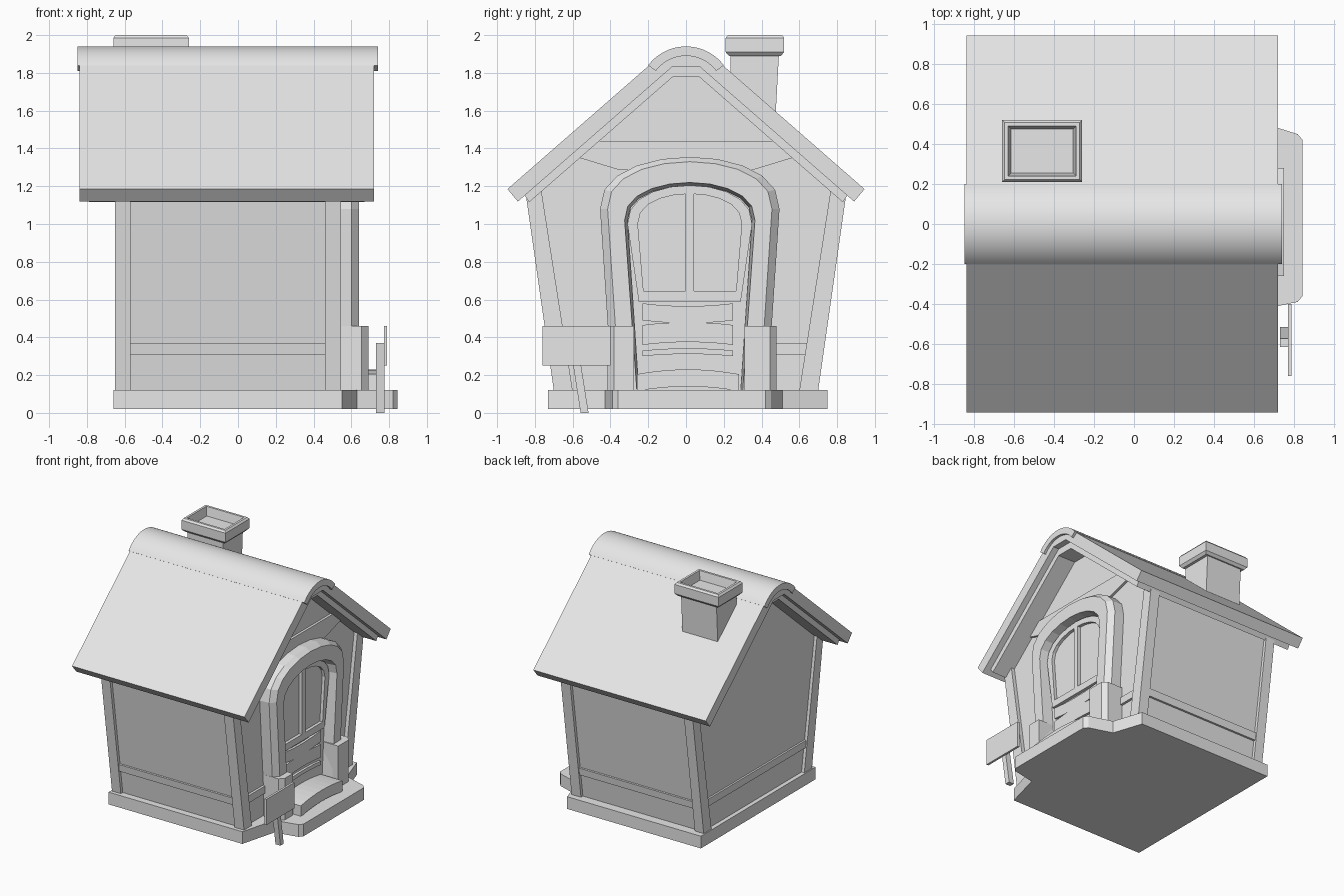
import bpy, bmesh, math

cube = bpy.data.objects.get("Cube")
if cube:
    bpy.data.objects.remove(cube)

grey = bpy.data.materials.new("plain_grey")
grey.use_nodes = True
grey.diffuse_color = (0.8, 0.8, 0.8, 1)
grey.node_tree.nodes["Principled BSDF"].inputs["Base Color"].default_value = (0.8, 0.8, 0.8, 1)


def skin(name, loops, caps=True):
    """Bridge matching loops; cap the ends, or join last to first for a ring."""
    bm = bmesh.new()
    rows = [[bm.verts.new(p) for p in loop] for loop in loops]
    pairs = list(zip(rows, rows[1:]))
    if caps:
        bm.faces.new(rows[0])
        bm.faces.new(rows[-1])
    else:
        pairs.append((rows[-1], rows[0]))
    n = len(rows[0])
    for a, b in pairs:
        for i in range(n):
            j = (i + 1) % n
            bm.faces.new((a[i], a[j], b[j], b[i]))
    bmesh.ops.recalc_face_normals(bm, faces=bm.faces)
    mesh = bpy.data.meshes.new(name)
    bm.to_mesh(mesh)
    bm.free()
    mesh.materials.append(grey)
    ob = bpy.data.objects.new(name, mesh)
    bpy.context.collection.objects.link(ob)
    return ob


def at_x(x, yz):
    return [(x, y, z) for y, z in yz]


def along_x(name, yz, x0, x1):
    return skin(name, [at_x(x0, yz), at_x(x1, yz)])


def along_z(name, xy, z0, z1):
    return skin(name, [[(x, y, z) for x, y in xy] for z in (z0, z1)])


def rect(a0, a1, b0, b1):
    return [(a0, b0), (a1, b0), (a1, b1), (a0, b1)]


def box(name, x0, x1, y0, y1, z0, z1):
    return along_x(name, rect(y0, y1, z0, z1), x0, x1)


def mirrored(half):
    """Complete a y-z profile listed from the right side to the middle."""
    return half + [(-y, z) for y, z in reversed(half)]


def side(z):
    """Outer half width of the flaring walls at a height."""
    return 0.70 + 0.15 * (z - 0.12) / 1.05


def arch(bottom, spring_w, z0, spring, top, cy=0.02, steps=10):
    pts = [(cy - bottom, z0), (cy + bottom, z0)]
    for i in range(steps + 1):
        a = math.pi * i / steps
        pts.append((cy + spring_w * math.cos(a), spring + (top - spring) * math.sin(a) ** 0.85))
    return pts


# Base slab with projecting porch
along_z("base_slab", [(-0.66, -0.73), (0.55, -0.73), (0.63, -0.43), (0.82, -0.39), (0.845, -0.36),
                      (0.845, 0.42), (0.82, 0.45), (0.63, 0.51), (0.55, 0.75), (-0.66, 0.75)], 0.02, 0.12)

# Wall body
along_x("walls", mirrored([(side(0.1) - 0.025, 0.1), (side(1.2) - 0.025, 1.2), (0.08, 1.82)]), -0.625, 0.515)

# Leaning corner posts and rails
for s, tag in ((-1, "right"), (1, "left")):
    post = [(s * (side(z) - d), z) for z, d in ((0.1, 0), (1.2, 0), (1.2, 0.085), (0.1, 0.1))]
    along_x(tag + "_front_post", post, 0.46, 0.545)
    along_x(tag + "_back_post", post, -0.65, -0.57)
    rail = [(s * (side(z) - d), z) for z, d in ((0.31, 0.008), (0.37, 0.008), (0.37, 0.1), (0.31, 0.1))]
    along_x(tag + "_side_rail", rail, -0.6, 0.5)
    box(tag + "_door_side_rail", 0.45, 0.535, *sorted((s * 0.4, s * 0.65)), 0.31, 0.37)
box("end_rail", -0.64, -0.6, -0.64, 0.64, 0.31, 0.37)

# Gable tie beam above the door
along_x("gable_beam", mirrored([(0.35, 1.285), (0.58, 1.355), (0.47, 1.44)]), 0.48, 0.535)


# Roof layers
def roof_layer(name, ridge, low, eave, flat, lip, x0, x1):
    k = 0.873
    top = [(eave, ridge - k * eave), (flat, ridge - k * flat)]
    under = [(-0.07, low - k * 0.07), (-(eave - lip), low - k * (eave - lip))]
    profile = top + [(-y, z) for y, z in reversed(top)]
    profile += list(reversed(under)) + [(-y, z) for y, z in under]
    return along_x(name, profile, x0, x1)


roof_layer("roof", 2.01, 1.896, 0.945, 0.137, 0.055, -0.84, 0.72)
roof_layer("roof_lining", 1.91, 1.84, 0.86, 0.08, 0.03, -0.79, 0.67)

# Rounded ridge cap
half = math.asin(0.2 / 0.25)
angles = [half * (i / 10 - 1) for i in range(21)]
cap = [(r * math.sin(a), 1.69 + r * math.cos(a))
       for r, row in ((0.25, angles), (0.2, angles[::-1])) for a in row]
ridge = along_x("ridge_cap", cap, -0.85, 0.74)
bpy.context.view_layer.objects.active = ridge
ridge.select_set(True)
bpy.ops.object.shade_smooth_by_angle(angle=math.radians(30))
ridge.select_set(False)

# Chimney with hollow cap
skin("chimney_shaft", [[(x, y, z) for x, y in rect(-0.62, -0.30, 0.235, y1)]
                       for z, y1 in ((1.4, 0.465), (1.9, 0.492))])
skin("chimney_cap", [[(x, y, z) for x, y in rect(-0.66 + d, -0.26 - d, 0.21 + d, 0.52 - d)]
                     for d, z in ((0.018, 1.89), (0, 1.91), (0, 1.985), (0.012, 2.0), (0.03, 2.0), (0.045, 1.93))])

# Arched door surround
skin("door_surround", [at_x(0.48, arch(0.41, 0.475, 0.1, 1.08, 1.355)),
                       at_x(0.60, arch(0.41, 0.475, 0.1, 1.08, 1.355)),
                       at_x(0.64, arch(0.37, 0.435, 0.1, 1.08, 1.33)),
                       at_x(0.64, arch(0.28, 0.345, 0.115, 1.02, 1.22)),
                       at_x(0.48, arch(0.265, 0.325, 0.115, 1.02, 1.20))], caps=False)

# Door leaf, its raised frame and window bar
along_x("door", arch(0.27, 0.33, 0.115, 1.02, 1.205), 0.48, 0.555)
skin("door_window_frame", [at_x(x, arch(b, w, z, 1.0, t)) for x, b, w, z, t in
                           ((0.54, 0.27, 0.33, 0.59, 1.205), (0.58, 0.27, 0.33, 0.59, 1.205),
                            (0.58, 0.245, 0.275, 0.645, 1.16), (0.54, 0.245, 0.275, 0.645, 1.16))], caps=False)
box("window_bar", 0.54, 0.58, -0.002, 0.042, 0.62, 1.165)


def bowed(z0, z1, bow, hw, n=8):
    """Strip in y-z with edges that curve up in the middle."""
    ys = [hw * (2 * i / n - 1) for i in range(n + 1)]
    lift = [bow * (1 - (y / hw) ** 2) for y in ys]
    low = [(0.01 + y, z0 + b) for y, b in zip(ys, lift)]
    return low + [(0.01 + y, z1 + b) for y, b in reversed(list(zip(ys, lift)))]


for name, z0, z1, bow in (("upper_door_board", 0.49, 0.58, -0.015),
                          ("middle_door_board", 0.36, 0.465, 0.015),
                          ("door_kick_board", 0.30, 0.33, 0.012)):
    along_x(name, bowed(z0, z1, bow, 0.24), 0.54, 0.575)

# Doorstep and the stone piers beside it
along_x("doorstep", bowed(0.115, 0.205, 0.025, 0.27), 0.52, 0.75)
for tag, inner, outer in (("right_pier", -0.275, -0.415), ("left_pier", 0.31, 0.48)):
    d = 0.035 if outer > 0 else -0.035
    along_z(tag, [(0.52, inner), (0.69, inner), (0.69, outer - d), (0.655, outer), (0.52, outer)], 0.1, 0.46)

# Sign on a leaning stake
skin("sign_stake", [[(x, y, z) for x, y in rect(0.73, 0.775, c - 0.021, c + 0.021)]
                    for c, z in ((-0.537, 0), (-0.595, 0.37))])
box("sign_board", 0.772, 0.79, -0.76, -0.40, 0.25, 0.46)
